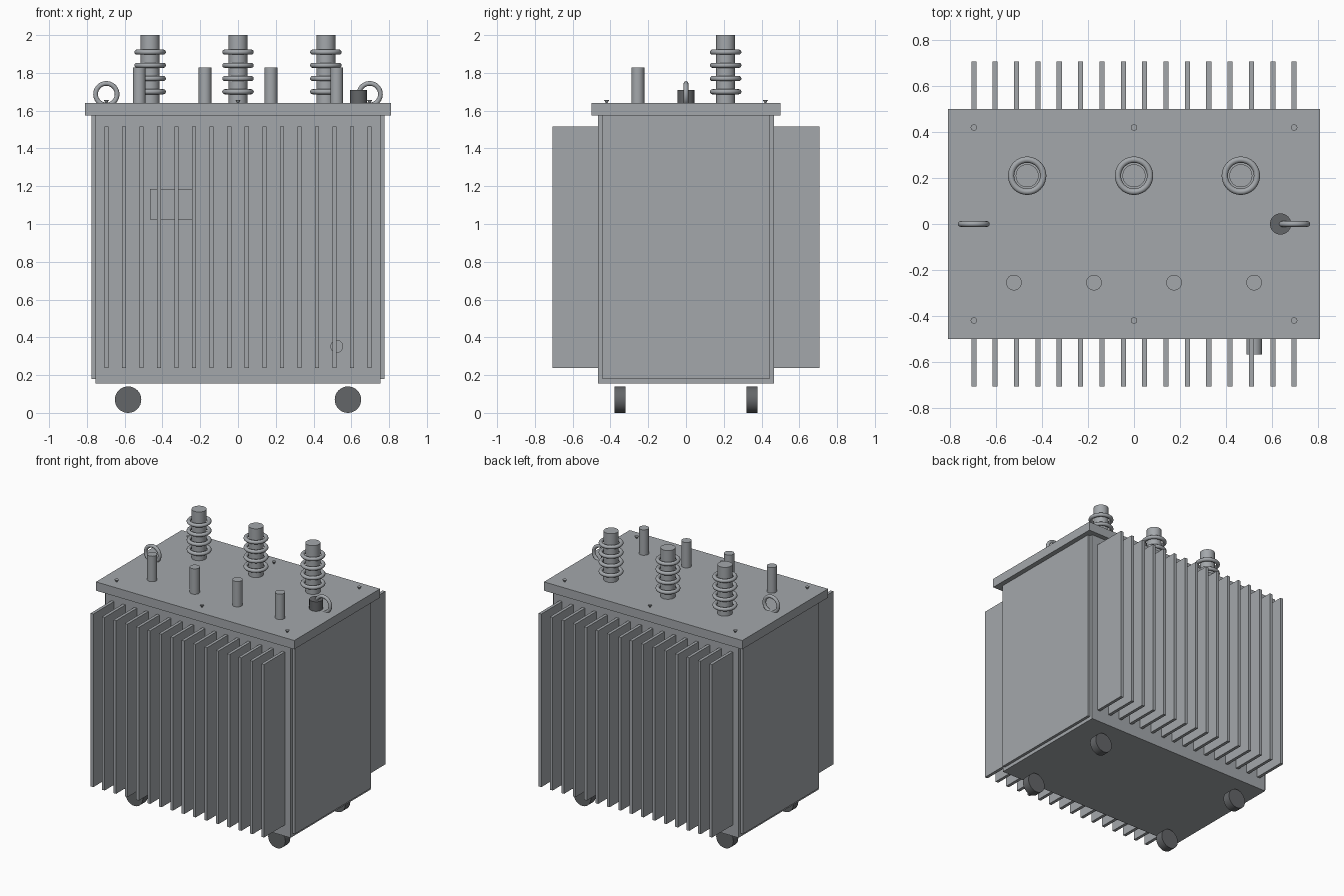
import bpy, math
from mathutils import Vector

cube = bpy.data.objects.get("Cube")
if cube:
    bpy.data.objects.remove(cube, do_unlink=True)


def material(name, rgb):
    m = bpy.data.materials.new(name)
    m.use_nodes = True
    m.diffuse_color = (*rgb, 1)
    m.node_tree.nodes["Principled BSDF"].inputs["Base Color"].default_value = (*rgb, 1)
    return m


GREY = material("light_grey_paint", (0.37, 0.39, 0.41))
DARK = material("dark_grey", (0.127, 0.133, 0.14))


def finish(name, mat, smooth=False):
    ob = bpy.context.object
    ob.name = name
    ob.data.materials.append(mat)
    if smooth:
        bpy.ops.object.shade_smooth_by_angle(angle=math.radians(35))
    return ob


def box(name, lo, hi, mat=GREY):
    lo, hi = Vector(lo), Vector(hi)
    bpy.ops.mesh.primitive_cube_add(size=1, location=(lo + hi) / 2)
    bpy.context.object.scale = hi - lo
    bpy.ops.object.transform_apply(location=False, rotation=False)
    return finish(name, mat)


def cylinder(name, centre, radius, depth, mat=GREY, along_y=False):
    turn = (math.pi / 2, 0, 0) if along_y else (0, 0, 0)
    bpy.ops.mesh.primitive_cylinder_add(vertices=32, radius=radius, depth=depth,
                                        location=centre, rotation=turn)
    return finish(name, mat, True)


def ring(name, centre, major, minor, upright=False):
    turn = (math.pi / 2, 0, 0) if upright else (0, 0, 0)
    bpy.ops.mesh.primitive_torus_add(major_radius=major, minor_radius=minor,
                                     major_segments=40, minor_segments=12,
                                     location=centre, rotation=turn)
    return finish(name, GREY, True)


BASE, LID, TOP = 0.155, 1.575, 1.64

# Tank, end plates and lid
box("tank", (-0.755, -0.465, BASE), (0.755, 0.465, LID))
for side, s in (("left", 1), ("right", -1)):
    x = sorted((s * 0.75, s * 0.775))
    box(f"{side}_end_plate", (x[0], -0.443, 0.18), (x[1], 0.443, LID))
box("lid", (-0.81, -0.5, LID), (0.81, 0.5, TOP))

# Cooling fins on front and back
FINS = 16
for side, s in (("front", -1), ("back", 1)):
    y = sorted((s * 0.46, s * 0.708))
    for i in range(FINS):
        x = -0.697 + i * 1.394 / (FINS - 1)
        box(f"{side}_fin_{i + 1}", (x - 0.011, y[0], 0.237), (x + 0.011, y[1], 1.515))

# High voltage bushings with sheds
for i in range(3):
    x = (i - 1) * 0.465
    cylinder(f"tall_bushing_{i + 1}", (x, 0.21, (TOP + 2) / 2), 0.05, 2 - TOP)
    for k in range(4):
        ring(f"bushing_{i + 1}_shed_{k + 1}", (x, 0.21, 1.7 + k * 0.07), 0.07, 0.0135)

# Low voltage bushings
for i in range(4):
    cylinder(f"short_bushing_{i + 1}", ((i - 1.5) * 0.3485, -0.255, 1.734), 0.034, 0.188)

# Lifting rings and filler cap
for side, s in (("left", 1), ("right", -1)):
    ring(f"{side}_lifting_ring", (s * 0.697, 0, 1.687), 0.057, 0.0125, upright=True)
cylinder("filler_cap", (0.638, 0, 1.675), 0.046, 0.07, DARK)

# Lid bolts, flared towards the head
for i, x in enumerate((-0.697, 0, 0.697)):
    for side, y in (("front", -0.42), ("back", 0.42)):
        bpy.ops.mesh.primitive_cone_add(vertices=16, radius1=0.004, radius2=0.014,
                                        depth=0.017, location=(x, y, TOP + 0.0085))
        finish(f"{side}_bolt_{i + 1}", GREY)

# Rating plate and drain valve
box("rating_plate", (-0.466, -0.473, 1.025), (-0.243, -0.464, 1.185))
cylinder("drain_valve", (0.523, -0.513, 0.352), 0.034, 0.11, along_y=True)

# Wheels
for end, y in (("front", -0.35), ("back", 0.35)):
    for side, x in (("left", 0.582), ("right", -0.582)):
        cylinder(f"{end}_{side}_wheel", (x, y, 0.07), 0.07, 0.058, DARK, along_y=True)
